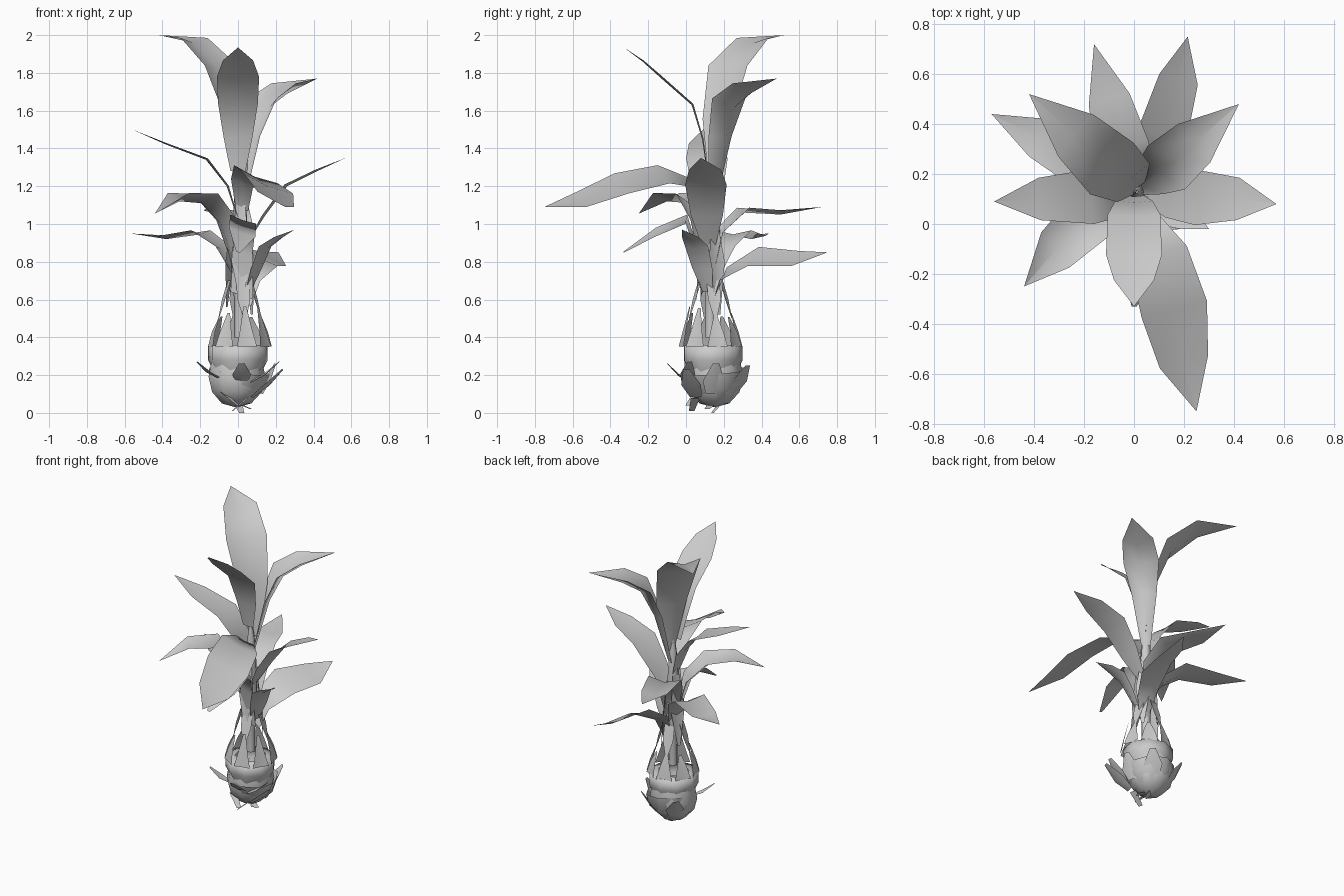
import bpy, math, random
from mathutils import Vector, Matrix

random.seed(4)
AXIS = Vector((0.01, 0.13, 0))


def make(name, verts, faces):
    me = bpy.data.meshes.new(name)
    me.from_pydata([tuple(v) for v in verts], [], faces)
    me.update()
    me.shade_smooth()
    ob = bpy.data.objects.new(name, me)
    bpy.context.collection.objects.link(ob)
    return ob


def leaf(name, mid, widths, roll=0.0, fold=0.25):
    """Strip folded along its midrib, following the points in mid."""
    p = [Vector(v) for v in mid]
    d = p[-1] - p[0]
    side = Vector((d.x, d.y, 0)).cross(Vector((0, 0, 1))).normalized()
    side = side + Vector((0, 0, roll))
    verts, faces = [], []
    for i, c in enumerate(p):
        t = (p[min(i + 1, len(p) - 1)] - p[max(i - 1, 0)]).normalized()
        n = side.cross(t).normalized()
        w = widths[i]
        verts += [c - side * w + n * w * fold, c, c + side * w + n * w * fold]
    for i in range(len(p) - 1):
        a = 3 * i
        faces += [(a, a + 1, a + 4, a + 3), (a + 1, a + 2, a + 5, a + 4)]
    return make(name, verts, faces)


def lathe(name, profile, sides, center, tilt=0, turn=0):
    verts, faces = [], []
    for r, z in profile:
        for k in range(sides):
            a = 2 * math.pi * k / sides
            verts.append((r * math.cos(a), r * math.sin(a), z))
    for i in range(len(profile) - 1):
        for k in range(sides):
            j = (k + 1) % sides
            faces.append((i * sides + k, i * sides + j, (i + 1) * sides + j, (i + 1) * sides + k))
    ob = make(name, verts, faces)
    ob.matrix_world = (Matrix.Translation(center) @ Matrix.Rotation(turn, 4, 'Z')
                       @ Matrix.Rotation(tilt, 4, 'X'))
    return ob


W = (0.035, 0.085, 0.11, 0.085, 0)

# Top crown
leaf("crown_leaf_front", [(0.0, .11, 1.28), (0, .085, 1.45), (0, .03, 1.63), (0, -.13, 1.77), (0, -.23, 1.86), (0, -.33, 1.935)],
     (.04, .075, .105, .112, .08, 0), 0, .1)
leaf("crown_leaf_left", [(.02, .15, 1.2), (-.02, .18, 1.55), (-.11, .24, 1.82), (-.24, .36, 1.96), (-.42, .52, 2.0)],
     (.03, .1, .135, .11, 0), 0, .25)
leaf("crown_leaf_right", [(.03, .15, 1.12), (.1, .21, 1.45), (.17, .26, 1.62), (.26, .34, 1.69), (.42, .48, 1.77)],
     (.03, .08, .115, .1, 0), 0, .6)

# Middle leaves
leaf("mid_leaf_right", [(.04, .12, .88), (.14, .11, 1.04), (.26, .105, 1.2), (.42, .1, 1.28), (.57, .08, 1.35)], W, 0, .1)
leaf("mid_leaf_left", [(0, .12, 1.02), (-.06, .115, 1.2), (-.17, .11, 1.34), (-.38, .1, 1.42), (-.56, .09, 1.5)], W, 0, .08)
leaf("mid_leaf_front", [(.02, .1, 1.08), (.02, .04, 1.21), (.09, -.12, 1.25), (.155, -.34, 1.2), (.195, -.55, 1.12), (.25, -.75, 1.09)],
     (.035, .06, .12, .135, .1, 0), .4, .12)

# Lower leaves
leaf("low_leaf_front_left", [(0, .1, .72), (-.09, .07, 1.0), (-.19, .02, 1.11), (-.31, -.1, 1.12), (-.44, -.25, 1.055)],
     (.04, .09, .11, .09, 0), 0, .5)
leaf("low_leaf_back_left", [(0, .14, .7), (-.09, .19, .87), (-.2, .25, .945), (-.38, .345, .92), (-.57, .44, .95)], W, 0, .2)
leaf("low_leaf_back", [(.02, .14, .72), (0, .19, .95), (-.05, .31, 1.06), (-.1, .5, 1.05), (-.16, .72, 1.09)], W, 0, .25)
leaf("low_leaf_back_right", [(.04, .15, .58), (.05, .2, .73), (.11, .36, .82), (.175, .58, .81), (.215, .75, .85)],
     (.03, .07, .1, .08, 0), -.5, .1)
leaf("low_leaf_front", [(.02, .08, .62), (.025, .055, .85), (.025, 0, 1.02), (.02, -.16, .95), (0, -.33, .85)],
     (.06, .05, .068, .07, .01), .35, .1)
leaf("low_leaf_front_right", [(.06, .11, .64), (.11, .08, .76), (.155, .05, .87), (.22, .02, .92), (.3, -.02, .97)],
     (.03, .06, .07, .05, 0))

# Stem and sheaths wrapping it
lathe("stem", [(.03, .4), (.03, .6), (.045, .72), (.04, 1.0), (.025, 1.2), (.006, 1.32)], 6, AXIS)
for k in range(3):
    a = 0.6 + k * 2.1
    u = Vector((math.cos(a), math.sin(a), 0))
    leaf(f"sheath_{k}", [AXIS + u * .035 + Vector((0, 0, .98 + .06 * k)),
                         AXIS + u * .05 + Vector((0, 0, .8)),
                         AXIS + u * .075 + Vector((0, 0, .52 + .04 * k))], (.025, .05, .01), 0, .2)

# Cage of dry scales above the bulb: lower ones point up, upper ones hang down
for k in range(8):
    a = 2 * math.pi * (k + .3) / 8
    u = Vector((math.cos(a), math.sin(a), 0))
    top = random.uniform(.5, .57)
    leaf(f"scale_up_{k}", [AXIS + u * .112 + Vector((0, 0, top)),
                           AXIS + u * .14 + Vector((0, 0, .43)),
                           AXIS + u * .155 + Vector((0, 0, .35))], (.008, .035, .055), 0, .1)
    if k % 2 == 0:
        leaf(f"scale_down_{k}", [AXIS + u * .055 + Vector((0, 0, .7)),
                                 AXIS + u * .085 + Vector((0, 0, .6)),
                                 AXIS + u * .115 + Vector((0, 0, .5))], (.035, .035, .008), 0, .1)

# Bulb: overlapping tilted cups
C = Vector((.0, .14, 0))
lathe("bulb_collar", [(.12, .2), (.16, .28), (.16, .355), (.1, .36)], 9, C, 0, .2)
lathe("bulb_cup", [(.005, .03), (.08, .05), (.135, .11), (.155, .19), (.14, .27)], 9, C + Vector((-.01, .01, 0)))
lathe("bulb_cup_tilted", [(.09, .06), (.145, .12), (.165, .2)], 8, C + Vector((-.01, .03, .02)), .12, .9)

# Loose scales peeling off the bulb
for k, (x0, y0, z0, x1, y1, z1, w) in enumerate([
        (.08, .05, .08, .24, .0, .23, .055), (.07, .0, .16, .22, .02, .27, .04),
        (-.1, .05, .18, -.22, .0, .27, .035), (.02, .02, .16, .02, -.1, .26, .05),
        (.05, .25, .1, .12, .33, .25, .06), (-.08, .25, .1, -.14, .31, .24, .06),
        (.13, .14, .1, .2, .16, .26, .06)]):
    p0, p1 = Vector((x0, y0, z0)), Vector((x1, y1, z1))
    leaf(f"bulb_scale_{k}", [p0, (p0 + p1) / 2 - Vector((0, 0, .015)), p1], (w * .6, w, w * .3), 0, .2)

# Root stubs
for k, (a, b) in enumerate([((.05, .05, .08), (-.03, .03, .01)), ((0, .14, .05), (.07, .11, .02)),
                            ((-.08, .06, .11), (.0, .01, .04)), ((0, .18, .05), (.02, .14, 0))]):
    leaf(f"root_{k}", [a, b], (.025, .015), 0, 0)
